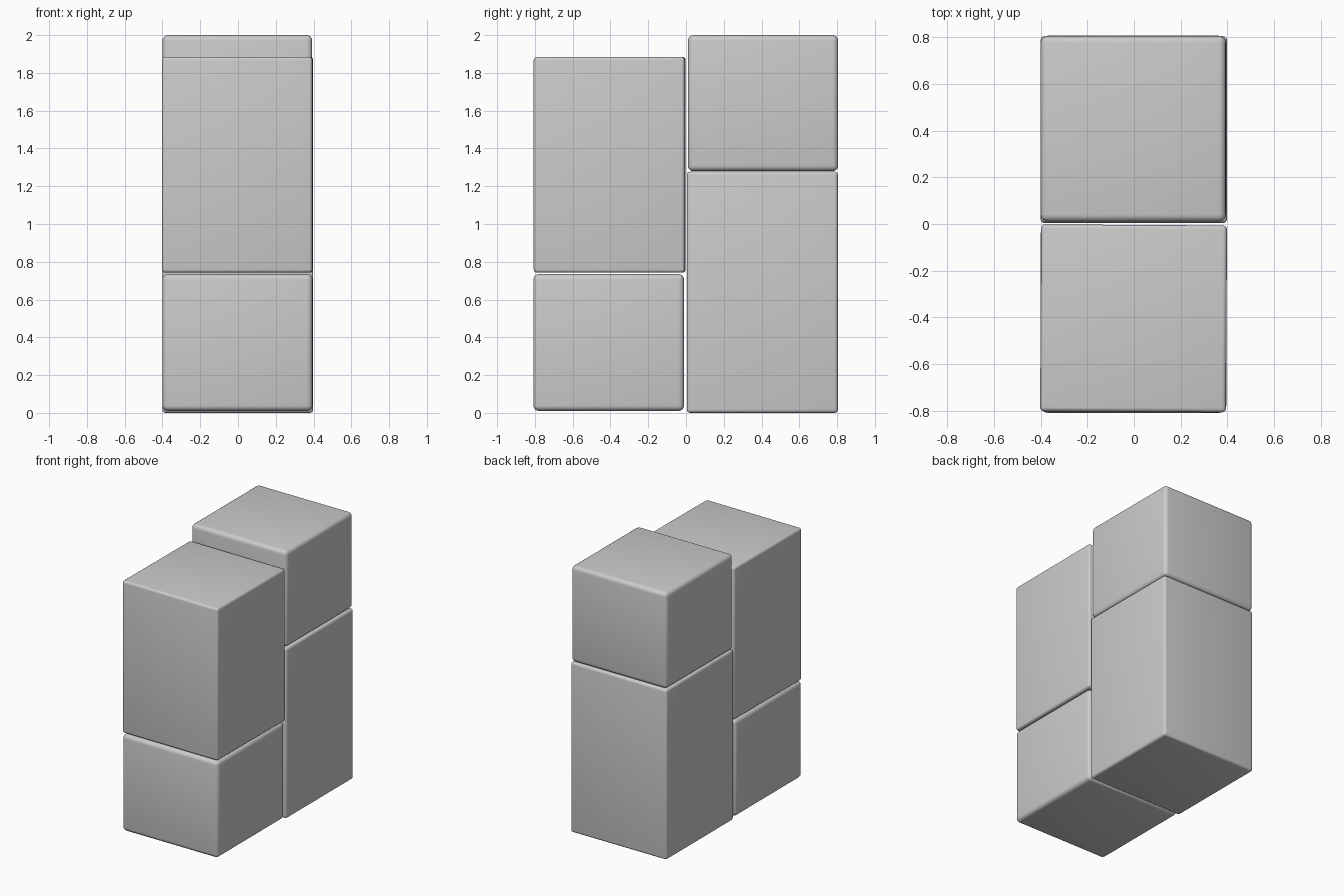
import bpy

if "Cube" in bpy.data.objects:
    bpy.data.objects.remove(bpy.data.objects["Cube"])


def block(name, lo, hi, bevel, turn=0.0):
    """Rounded box spanning lo..hi, slightly turned about z."""
    bpy.ops.mesh.primitive_cube_add(size=1, location=[(a + b) / 2 for a, b in zip(lo, hi)])
    ob = bpy.context.object
    ob.name = name
    ob.scale = [b - a for a, b in zip(lo, hi)]
    bpy.ops.object.transform_apply(location=False, rotation=False, scale=True)
    mod = ob.modifiers.new("rounded_edges", 'BEVEL')
    mod.width = bevel
    mod.segments = 4
    bpy.ops.object.modifier_apply(modifier=mod.name)
    bpy.ops.object.shade_smooth_by_angle()
    ob.rotation_euler.z = turn


# Front stack: short block below, tall block above
block("front_lower_block", (-0.4, -0.808, 0.01), (0.395, -0.01, 0.735), 0.03)
block("front_upper_block", (-0.4, -0.804, 0.742), (0.396, -0.004, 1.885), 0.018, -0.006)

# Back stack: tall block below, short block above
block("back_lower_block", (-0.4, 0.004, 0.0), (0.398, 0.804, 1.277), 0.018)
block("back_upper_block", (-0.4, 0.01, 1.28), (0.393, 0.806, 2.0), 0.03)
